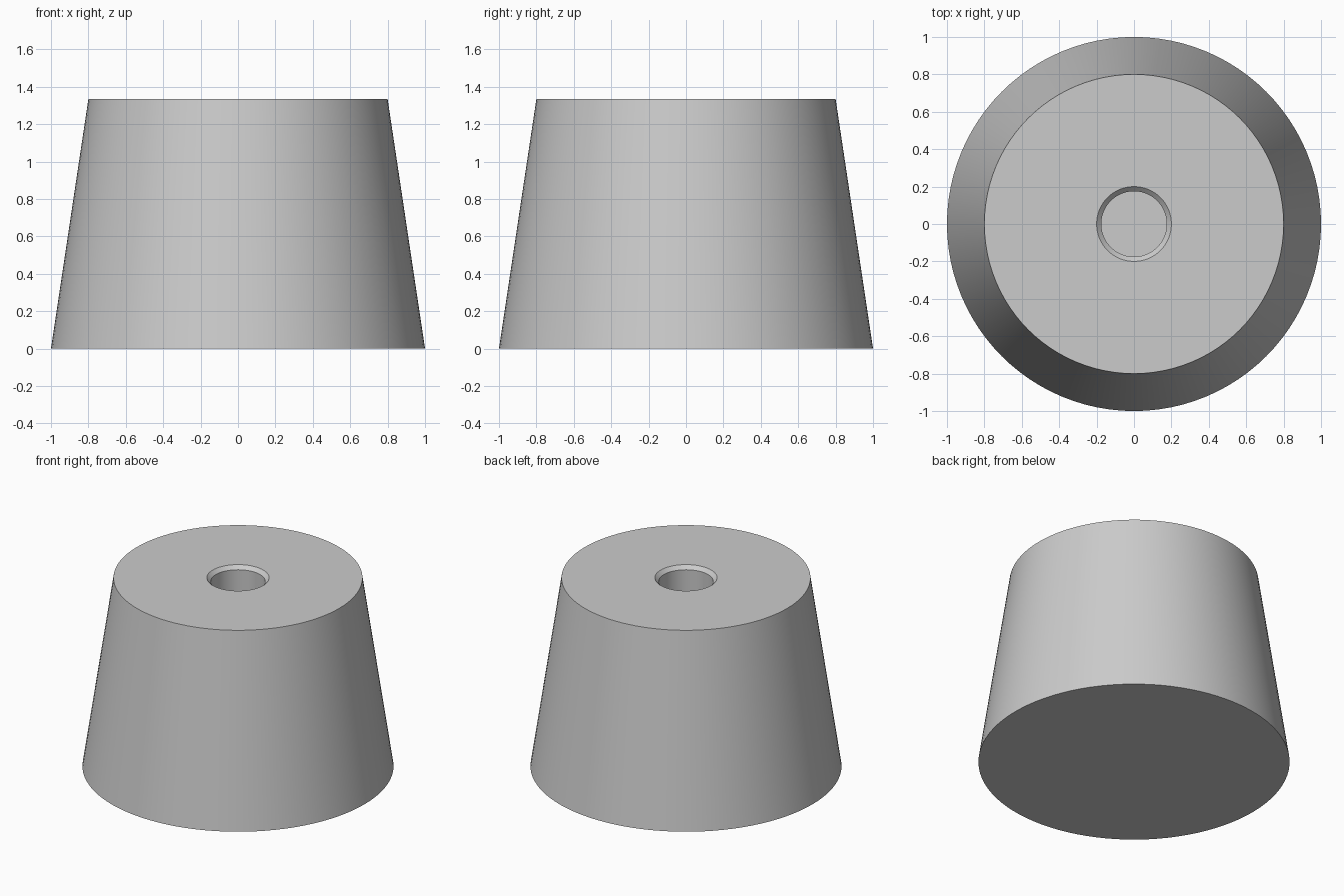
import bpy
import bmesh
import math

cube = bpy.data.objects.get("Cube")
if cube:
    bpy.data.objects.remove(cube, do_unlink=True)

SEGMENTS = 96
HEIGHT = 1.335

# Single neutral grey material
grey = bpy.data.materials.new("neutral_grey")
grey.use_nodes = True
colour = (0.6, 0.6, 0.6, 1.0)
grey.diffuse_color = colour
grey.node_tree.nodes["Principled BSDF"].inputs["Base Color"].default_value = colour


def lathe(name, profile):
    """Revolve (radius, height) points about z and cap both ends."""
    bm = bmesh.new()
    rings = []
    for r, z in profile:
        ring = []
        for i in range(SEGMENTS):
            a = math.tau * i / SEGMENTS
            ring.append(bm.verts.new((r * math.cos(a), r * math.sin(a), z)))
        rings.append(ring)
    for low, high in zip(rings, rings[1:]):
        for i in range(SEGMENTS):
            j = (i + 1) % SEGMENTS
            bm.faces.new((low[i], low[j], high[j], high[i]))
    bm.faces.new(rings[0][::-1])
    bm.faces.new(rings[-1])
    bmesh.ops.recalc_face_normals(bm, faces=bm.faces)
    mesh = bpy.data.meshes.new(name)
    bm.to_mesh(mesh)
    bm.free()
    mesh.materials.append(grey)
    obj = bpy.data.objects.new(name, mesh)
    bpy.context.collection.objects.link(obj)
    return obj


# Tapered foot with a countersunk blind hole in the top
foot = lathe("tapered_foot", [
    (1.0, 0.0),              # base edge
    (0.8, HEIGHT),           # top edge
    (0.2, HEIGHT),           # countersink rim
    (0.175, HEIGHT - 0.025), # hole wall start
    (0.175, HEIGHT - 0.6),   # hole floor
])

bpy.ops.object.select_all(action="DESELECT")
foot.select_set(True)
bpy.context.view_layer.objects.active = foot
bpy.ops.object.shade_smooth_by_angle(angle=math.radians(30))
